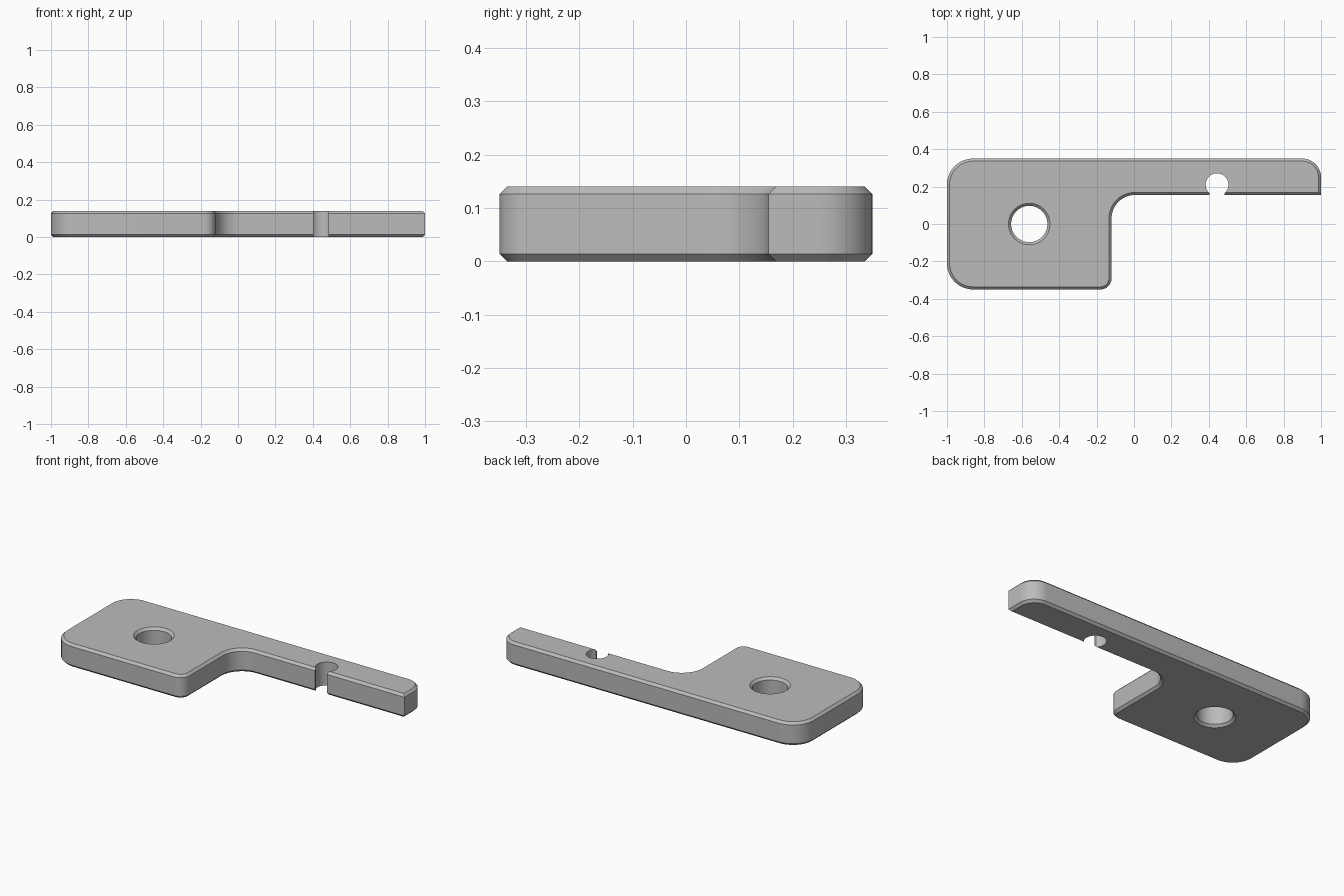
import bpy, bmesh, math
from mathutils import Vector

cube = bpy.data.objects.get("Cube")
if cube:
    bpy.data.objects.remove(cube, do_unlink=True)

HEIGHT, CHAMFER = 0.14, 0.014

grey = bpy.data.materials.new("plain grey")
grey.use_nodes = True
grey.diffuse_color = (0.5, 0.5, 0.5, 1)
grey.node_tree.nodes["Principled BSDF"].inputs["Base Color"].default_value = (0.5, 0.5, 0.5, 1)

# Outline corners, counter-clockwise: x, y, corner radius
CORNERS = [
    (-1, -0.35, 0.14), (-0.12, -0.35, 0.06), (-0.12, 0.155, 0.125),
    (1, 0.155, 0), (1, 0.35, 0.1), (-1, 0.35, 0.14),
]


def outline(inset, steps=12):
    """Rounded outline moved inwards by inset."""
    points = []
    for i, (x, y, radius) in enumerate(CORNERS):
        here = Vector((x, y))
        before = (here - Vector(CORNERS[i - 1][:2])).normalized()
        after = (Vector(CORNERS[(i + 1) % len(CORNERS)][:2]) - here).normalized()
        turn = before.x * after.y - before.y * after.x
        corner = here + (after - before) * inset * turn
        if radius == 0:
            points.append(corner)
            continue
        r = radius - inset * turn
        centre = corner + (after - before) * r
        for k in range(steps + 1):
            a = math.pi / 2 * k / steps
            points.append(centre - after * r * math.cos(a) + before * r * math.sin(a))
    return points


def circle(x, y, r, count=64):
    return [Vector((x + r * math.cos(math.tau * k / count),
                    y + r * math.sin(math.tau * k / count))) for k in range(count)]


def loft(name, rings):
    """Closed solid through (height, outline) rings from bottom to top."""
    bm = bmesh.new()
    loops = [[bm.verts.new((p.x, p.y, z)) for p in pts] for z, pts in rings]
    bm.faces.new(loops[0][::-1])
    bm.faces.new(loops[-1])
    for low, high in zip(loops, loops[1:]):
        for i in range(len(low)):
            j = (i + 1) % len(low)
            bm.faces.new((low[i], low[j], high[j], high[i]))
    bmesh.ops.recalc_face_normals(bm, faces=bm.faces)
    mesh = bpy.data.meshes.new(name)
    bm.to_mesh(mesh)
    bm.free()
    mesh.materials.append(grey)
    obj = bpy.data.objects.new(name, mesh)
    bpy.context.collection.objects.link(obj)
    return obj


# Chamfered bracket plate
plate = loft("bracket_plate", [
    (0, outline(CHAMFER)), (CHAMFER, outline(0)),
    (HEIGHT - CHAMFER, outline(0)), (HEIGHT, outline(CHAMFER)),
])

# Countersunk main hole
hole = [(-CHAMFER, 0.125), (CHAMFER, 0.097), (HEIGHT - CHAMFER, 0.097), (HEIGHT + CHAMFER, 0.125)]
main_hole = loft("main_hole_cutter", [(z, circle(-0.56, 0, r)) for z, r in hole])

# Keyhole notch in the arm: round part with a straight mouth
NX, NY, NR, HALF = 0.444, 0.21, 0.061, 0.041
start = -math.pi / 2 + math.asin(HALF / NR)
sweep = math.tau - 2 * math.asin(HALF / NR)
notch = [Vector((NX + NR * math.cos(start + sweep * k / 40),
                 NY + NR * math.sin(start + sweep * k / 40))) for k in range(41)]
notch += [Vector((NX - HALF, 0.1)), Vector((NX + HALF, 0.1))]
arm_notch = loft("arm_notch_cutter", [(-0.1, notch), (HEIGHT + 0.1, notch)])

# Cut the openings and finish the shading
bpy.ops.object.select_all(action="DESELECT")
plate.select_set(True)
bpy.context.view_layer.objects.active = plate
for cutter in (main_hole, arm_notch):
    cutter.hide_render = True
    mod = plate.modifiers.new("cut", "BOOLEAN")
    mod.operation, mod.solver, mod.object = "DIFFERENCE", "EXACT", cutter
    bpy.ops.object.modifier_apply(modifier=mod.name)
    bpy.data.objects.remove(cutter, do_unlink=True)
bpy.ops.object.shade_smooth_by_angle(angle=math.radians(25))
